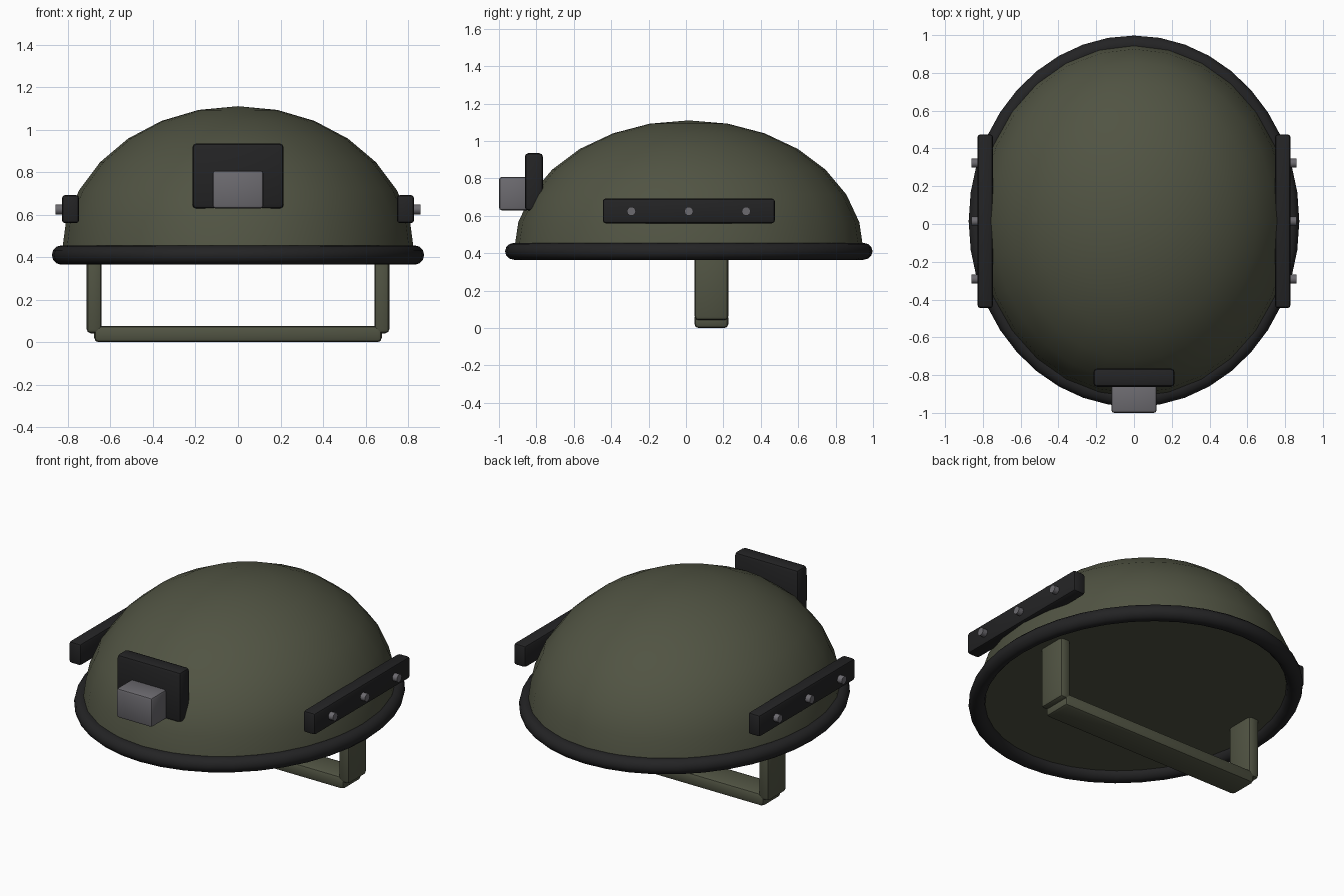
import bpy, bmesh, math
from mathutils import Matrix

if "Cube" in bpy.data.objects:
    bpy.data.objects.remove(bpy.data.objects["Cube"])

CY = 0.015      # helmet centre along y
RIM_Z = 0.41    # height of the brim


def material(name, rgb):
    m = bpy.data.materials.new(name)
    m.diffuse_color = (*rgb, 1)
    m.use_nodes = True
    m.node_tree.nodes["Principled BSDF"].inputs["Base Color"].default_value = m.diffuse_color
    return m


OLIVE = material("olive", (0.082, 0.088, 0.056))
BLACK = material("black rubber", (0.017, 0.017, 0.018))
GREY = material("grey metal", (0.15, 0.145, 0.16))


def finish(obj, name, mat, angle=40):
    obj.name = name
    obj.data.materials.clear()
    obj.data.materials.append(mat)
    bpy.ops.object.select_all(action='DESELECT')
    obj.select_set(True)
    bpy.context.view_layer.objects.active = obj
    bpy.ops.object.shade_smooth_by_angle(angle=math.radians(angle))
    return obj


def box(name, lo, hi, mat, bevel=0.015):
    """Rounded box between two corners."""
    size = [b - a for a, b in zip(lo, hi)]
    mid = [(a + b) / 2 for a, b in zip(lo, hi)]
    bm = bmesh.new()
    bmesh.ops.create_cube(bm, size=1, matrix=Matrix.Translation(mid) @ Matrix.Diagonal((*size, 1)))
    bmesh.ops.bevel(bm, geom=bm.edges[:], offset=bevel, segments=2, profile=0.5, affect='EDGES')
    mesh = bpy.data.meshes.new(name)
    bm.to_mesh(mesh)
    bm.free()
    obj = bpy.data.objects.new(name, mesh)
    bpy.context.collection.objects.link(obj)
    return finish(obj, name, mat)


# Shell: upper half of a stretched sphere, closed underneath
bm = bmesh.new()
bmesh.ops.create_uvsphere(bm, u_segments=28, v_segments=14, radius=1)
bmesh.ops.bisect_plane(bm, geom=bm.verts[:] + bm.edges[:] + bm.faces[:], dist=1e-4,
                       plane_co=(0, 0, 0), plane_no=(0, 0, -1), clear_outer=True)
bmesh.ops.holes_fill(bm, edges=[e for e in bm.edges if e.is_boundary], sides=0)
bmesh.ops.transform(bm, verts=bm.verts[:],
                    matrix=Matrix.Translation((0, CY, RIM_Z)) @ Matrix.Diagonal((0.83, 0.935, 0.70, 1)))
bmesh.ops.recalc_face_normals(bm, faces=bm.faces[:])
mesh = bpy.data.meshes.new("shell")
bm.to_mesh(mesh)
bm.free()
shell = bpy.data.objects.new("shell", mesh)
bpy.context.collection.objects.link(shell)
finish(shell, "shell", OLIVE)

# Brim: oval rubber ring
bpy.ops.mesh.primitive_torus_add(major_segments=40, minor_segments=12, major_radius=1,
                                 minor_radius=0.052, location=(0, CY, RIM_Z))
rim = bpy.context.object
rim.scale = (0.832, 0.934, 0.87)
finish(rim, "brim", BLACK)

# Front mount plate and its grey block
box("front_mount_plate", (-0.215, -0.862, 0.628), (0.215, -0.765, 0.935), BLACK, 0.02)
box("front_mount_block", (-0.12, -1.0, 0.629), (0.12, -0.84, 0.808), GREY, 0.015)

for s, side in ((-1, "left"), (1, "right")):
    # Side rail
    xs = sorted((s * 0.747, s * 0.828))
    box(side + "_rail", (xs[0], CY - 0.46, 0.56), (xs[1], CY + 0.46, 0.692), BLACK, 0.015)
    # Rail bolts
    for i in (-1, 0, 1):
        bpy.ops.mesh.primitive_cylinder_add(vertices=10, radius=0.024, depth=0.06,
                                            location=(s * 0.829, CY + i * 0.307, 0.624),
                                            rotation=(0, math.pi / 2, 0))
        finish(bpy.context.object, f"{side}_rail_bolt_{i + 2}", GREY)
    # Strap hanging from the shell
    xs = sorted((s * 0.641, s * 0.712))
    box(side + "_strap", (xs[0], 0.046, 0.042), (xs[1], 0.226, 0.44), OLIVE, 0.02)

# Chin strap joining both sides
box("chin_strap", (-0.676, 0.046, 0.0), (0.676, 0.226, 0.077), OLIVE, 0.02)
